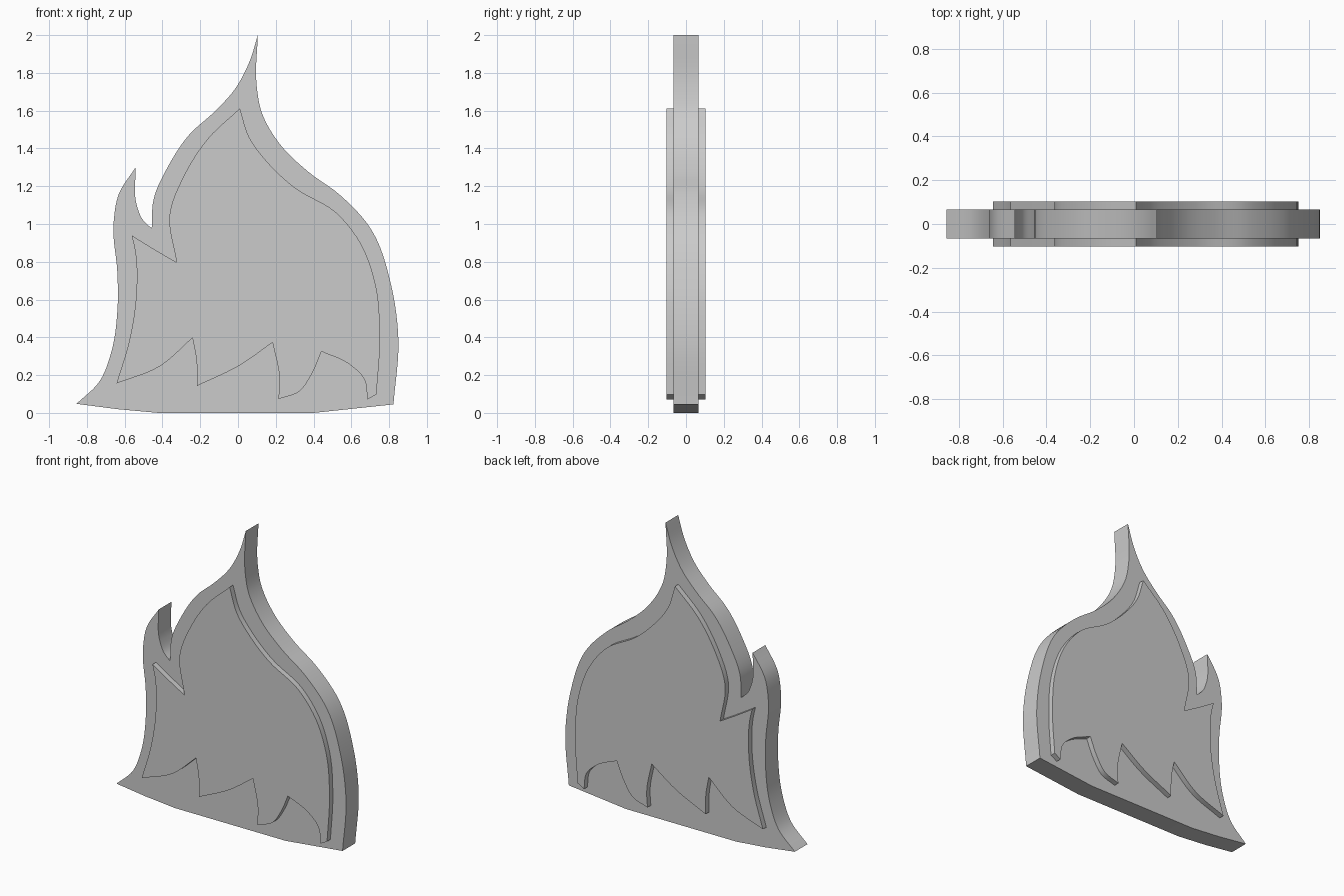
import bpy
import bmesh
from mathutils import Vector

STEPS = 6  # samples between neighbouring control points

cube = bpy.data.objects.get("Cube")
if cube:
    bpy.data.objects.remove(cube, do_unlink=True)

grey = bpy.data.materials.new("plain grey")
grey.use_nodes = True
colour = (0.6, 0.6, 0.6, 1.0)
grey.diffuse_color = colour
grey.node_tree.nodes["Principled BSDF"].inputs["Base Color"].default_value = colour


def smooth_run(points):
    """Sample a smooth curve through the points, leaving out the last one."""
    pts = [Vector(p) for p in points]
    if len(pts) == 2:
        return pts[:1]
    # Reflected end points keep the curve natural at the corners
    first = pts[0] * 2 - pts[1]
    last = pts[-1] * 2 - pts[-2]
    pts = [first] + pts + [last]
    samples = []
    for a, b, c, d in zip(pts, pts[1:], pts[2:], pts[3:]):
        # Tangents scaled for the uneven spacing of the points
        ab, bc, cd = ((b - a).length, (c - b).length, (d - c).length)
        tan_b = ((b - a) / ab * bc + (c - b) / bc * ab) / (ab + bc) * bc
        tan_c = ((c - b) / bc * cd + (d - c) / cd * bc) / (bc + cd) * bc
        for i in range(STEPS):
            t = i / STEPS
            u = 1 - t
            samples.append(b * (u * u * (1 + 2 * t)) + tan_b * (t * u * u)
                           + c * (t * t * (3 - 2 * t)) - tan_c * (t * t * u))
    return samples


def closed_outline(runs):
    """Join the runs, each ending at the sharp corner that starts the next."""
    outline = []
    for run, following in zip(runs, runs[1:] + runs[:1]):
        outline += smooth_run(run + following[:1])
    return outline


def slab(name, outline, y_front, y_back):
    """Extrude an x-z outline from y_front to y_back."""
    bm = bmesh.new()
    face = bm.faces.new([bm.verts.new((p.x, y_front, p.y)) for p in outline])
    result = bmesh.ops.extrude_face_region(bm, geom=[face], use_keep_orig=True)
    moved = [g for g in result["geom"] if isinstance(g, bmesh.types.BMVert)]
    bmesh.ops.translate(bm, vec=(0, y_back - y_front, 0), verts=moved)
    bmesh.ops.recalc_face_normals(bm, faces=bm.faces)
    mesh = bpy.data.meshes.new(name)
    bm.to_mesh(mesh)
    bm.free()
    mesh.materials.append(grey)
    obj = bpy.data.objects.new(name, mesh)
    bpy.context.collection.objects.link(obj)
    bpy.ops.object.select_all(action="DESELECT")
    obj.select_set(True)
    bpy.context.view_layer.objects.active = obj
    bpy.ops.object.shade_smooth_by_angle()
    return obj


# Flame body: each run starts at a sharp corner
body_runs = [
    # long right flank below the tip
    [(.105, 2), (.098, 1.74), (.124, 1.595), (.22, 1.425), (.37, 1.278),
     (.537, 1.156), (.706, .97), (.81, .68), (.849, .39)],
    # shallow base
    [(.823, .045)], [(.4, 0)], [(-.42, 0)], [(-.64, .02)],
    # left flank up to the small tongue
    [(-.855, .048), (-.733, .167), (-.67, .325), (-.638, .55), (-.638, .733),
     (-.659, 1), (-.632, 1.156)],
    # notch beside the small tongue
    [(-.542, 1.3), (-.537, 1.103), (-.505, 1.024)],
    # left shoulder back to the tip
    [(-.457, .976), (-.447, 1.13), (-.373, 1.3), (-.257, 1.474),
     (-.124, 1.595), (-.018, 1.712), (.061, 1.86)],
]

# Raised inner flame with a jagged lower edge
inner_runs = [
    # right flank
    [(.01, 1.612), (.06, 1.458), (.167, 1.315), (.3, 1.193), (.52, 1.06),
     (.648, .9), (.728, .68), (.751, .39)],
    # jagged lower edge, right to left
    [(.733, .098)],
    [(.685, .071), (.669, .177), (.59, .257)],
    [(.442, .325), (.389, .204), (.325, .114)],
    [(.214, .073), (.22, .177)],
    [(.183, .373), (.008, .251)],
    [(-.217, .143), (-.22, .28)],
    [(-.241, .397), (-.415, .246)],
    # left flank and its barb
    [(-.643, .156), (-.574, .389), (-.537, .653), (-.545, .86)],
    [(-.563, .94), (-.45, .87)],
    # left shoulder
    [(-.325, .797), (-.362, 1.05), (-.283, 1.262), (-.161, 1.45)],
]

BODY_HALF = 0.067
RELIEF_HALF = 0.103

slab("flame_body", closed_outline(body_runs), -BODY_HALF, BODY_HALF)

inner = closed_outline(inner_runs)
for name, side in (("front_relief", -1), ("back_relief", 1)):
    slab(name, inner, side * RELIEF_HALF, side * BODY_HALF * 0.9)
